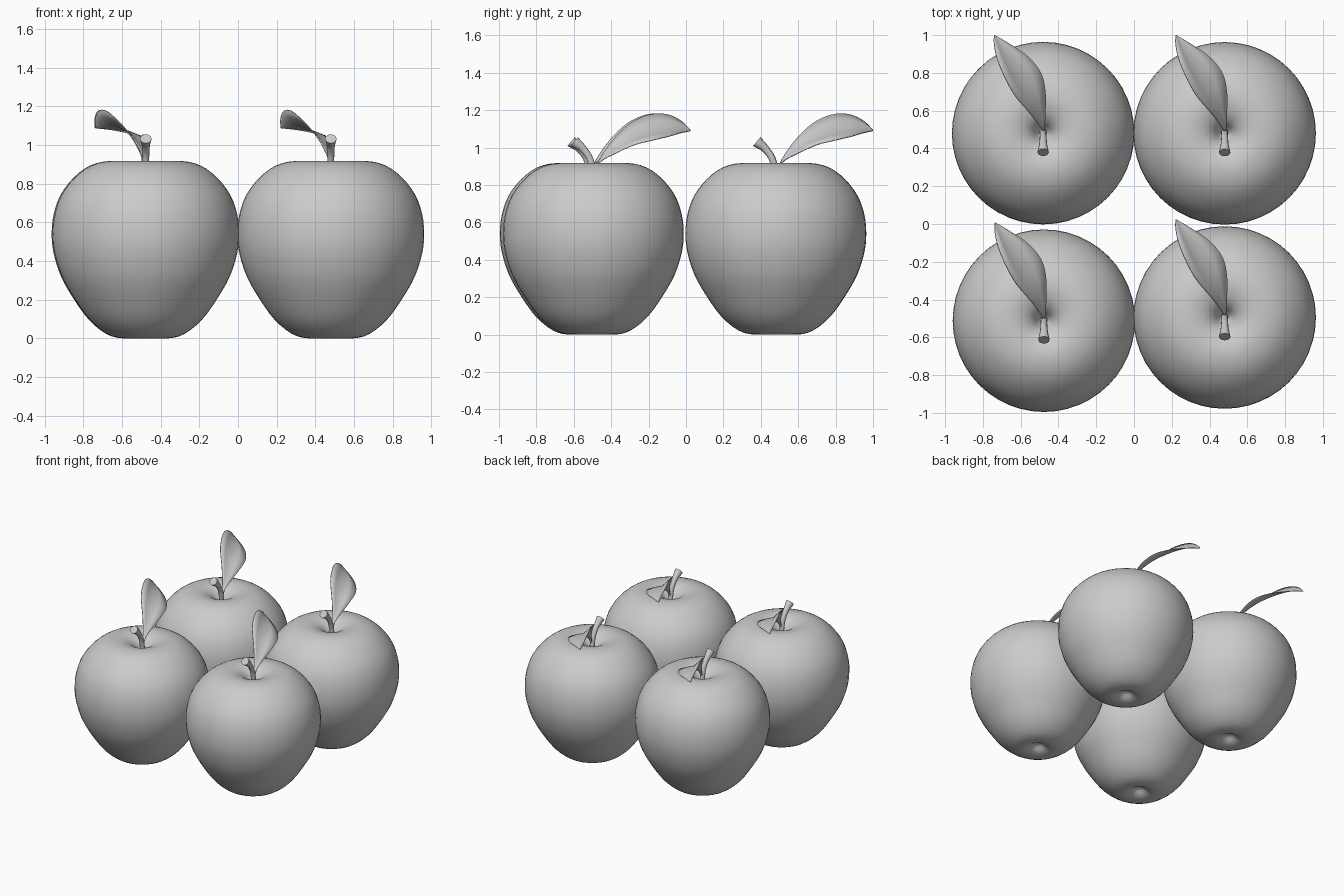
import bpy, math
from mathutils import Vector

if "Cube" in bpy.data.objects:
    bpy.data.objects.remove(bpy.data.objects["Cube"])


def spline(points, steps):
    """Catmull-Rom interpolation through tuples of any length."""
    out = []
    n = len(points)
    for i in range(n - 1):
        a, b = points[max(i - 1, 0)], points[i]
        c, d = points[i + 1], points[min(i + 2, n - 1)]
        for s in range(steps):
            t = s / steps
            out.append(tuple(0.5 * (2 * q + (r - p) * t + (2 * p - 5 * q + 4 * r - w) * t * t
                             + (3 * q - p - 3 * r + w) * t ** 3)
                             for p, q, r, w in zip(a, b, c, d)))
    out.append(tuple(points[-1]))
    return out


def loft(name, rows, closed, caps=False):
    """Skin a list of point rows into a smooth mesh."""
    k = len(rows[0])
    verts = [p for row in rows for p in row]
    faces = []
    for i in range(len(rows) - 1):
        for j in range(k if closed else k - 1):
            m = (j + 1) % k
            faces.append((i * k + j, i * k + m, (i + 1) * k + m, (i + 1) * k + j))
    if caps:
        faces.append(tuple(reversed(range(k))))
        faces.append(tuple(range(len(verts) - k, len(verts))))
    mesh = bpy.data.meshes.new(name)
    mesh.from_pydata(verts, [], faces)
    mesh.validate()
    for p in mesh.polygons:
        p.use_smooth = len(p.vertices) == 4
    return mesh


# Apple body: revolved profile (radius, height) with dimples at both ends
profile = [(0.003, 0.045), (0.03, 0.038), (0.065, 0.012), (0.12, 0.0), (0.20, 0.022),
           (0.29, 0.095), (0.37, 0.205), (0.435, 0.32), (0.473, 0.44), (0.483, 0.54),
           (0.473, 0.64), (0.438, 0.74), (0.37, 0.83), (0.285, 0.893), (0.19, 0.916),
           (0.11, 0.90), (0.06, 0.865), (0.03, 0.82), (0.003, 0.79)]
SEG = 48
rings = [[(r * math.cos(2 * math.pi * j / SEG), r * math.sin(2 * math.pi * j / SEG), z)
          for j in range(SEG)] for r, z in spline(profile, 3)]
body_mesh = loft("apple_body", rings, True, True)

# Stem: bent tube (y, z, radius) flaring at its cut end
path = spline([(0.005, 0.78, 0.02), (0.0, 0.87, 0.018), (-0.022, 0.945, 0.018),
               (-0.058, 0.995, 0.021), (-0.09, 1.022, 0.028), (-0.102, 1.032, 0.03)], 4)
rings = []
for i, (y, z, r) in enumerate(path):
    a, b = path[max(i - 1, 0)], path[min(i + 1, len(path) - 1)]
    tangent = Vector((0, b[0] - a[0], b[1] - a[1])).normalized()
    side = Vector((1, 0, 0))
    up = tangent.cross(side)
    rings.append([tuple(Vector((0, y, z)) + r * (math.cos(q) * side + math.sin(q) * up))
                  for q in [2 * math.pi * j / 12 for j in range(12)]])
stem_mesh = loft("stem", rings, True, True)

# Leaf: cross-sections given as upper edge, midrib, lower edge
sections = [
    (-0.006, 0.0, 0.84, 0.0, 0.002, 0.84, 0.006, 0.004, 0.84),
    (-0.014, 0.03, 0.93, -0.004, 0.032, 0.925, 0.008, 0.034, 0.92),
    (-0.07, 0.105, 1.04, -0.03, 0.115, 0.995, 0.012, 0.12, 0.97),
    (-0.15, 0.20, 1.13, -0.078, 0.215, 1.055, 0.012, 0.22, 1.015),
    (-0.205, 0.30, 1.175, -0.135, 0.315, 1.09, -0.012, 0.32, 1.04),
    (-0.243, 0.395, 1.176, -0.187, 0.405, 1.105, -0.08, 0.405, 1.06),
    (-0.259, 0.47, 1.14, -0.226, 0.468, 1.102, -0.17, 0.467, 1.078),
    (-0.259, 0.518, 1.092, -0.258, 0.518, 1.09, -0.256, 0.518, 1.088)]
rows = [[s[0:3], tuple((a + b) / 2 for a, b in zip(s[0:3], s[3:6])), s[3:6],
         tuple((a + b) / 2 for a, b in zip(s[3:6], s[6:9])), s[6:9]]
        for s in spline(sections, 4)]
leaf_mesh = loft("leaf", rows, False)

# Four apples in a two by two group
spots = {"back_left": (-0.481, 0.481), "back_right": (0.48, 0.48),
         "front_left": (-0.477, -0.512), "front_right": (0.48, -0.495)}
for label, (x, y) in spots.items():
    for part, mesh in (("apple", body_mesh), ("stem", stem_mesh), ("leaf", leaf_mesh)):
        ob = bpy.data.objects.new(f"{label}_{part}", mesh)
        ob.location = (x, y, 0)
        bpy.context.collection.objects.link(ob)
        if part == "leaf":
            mod = ob.modifiers.new("thickness", 'SOLIDIFY')
            mod.thickness = 0.005
            mod.offset = 0
